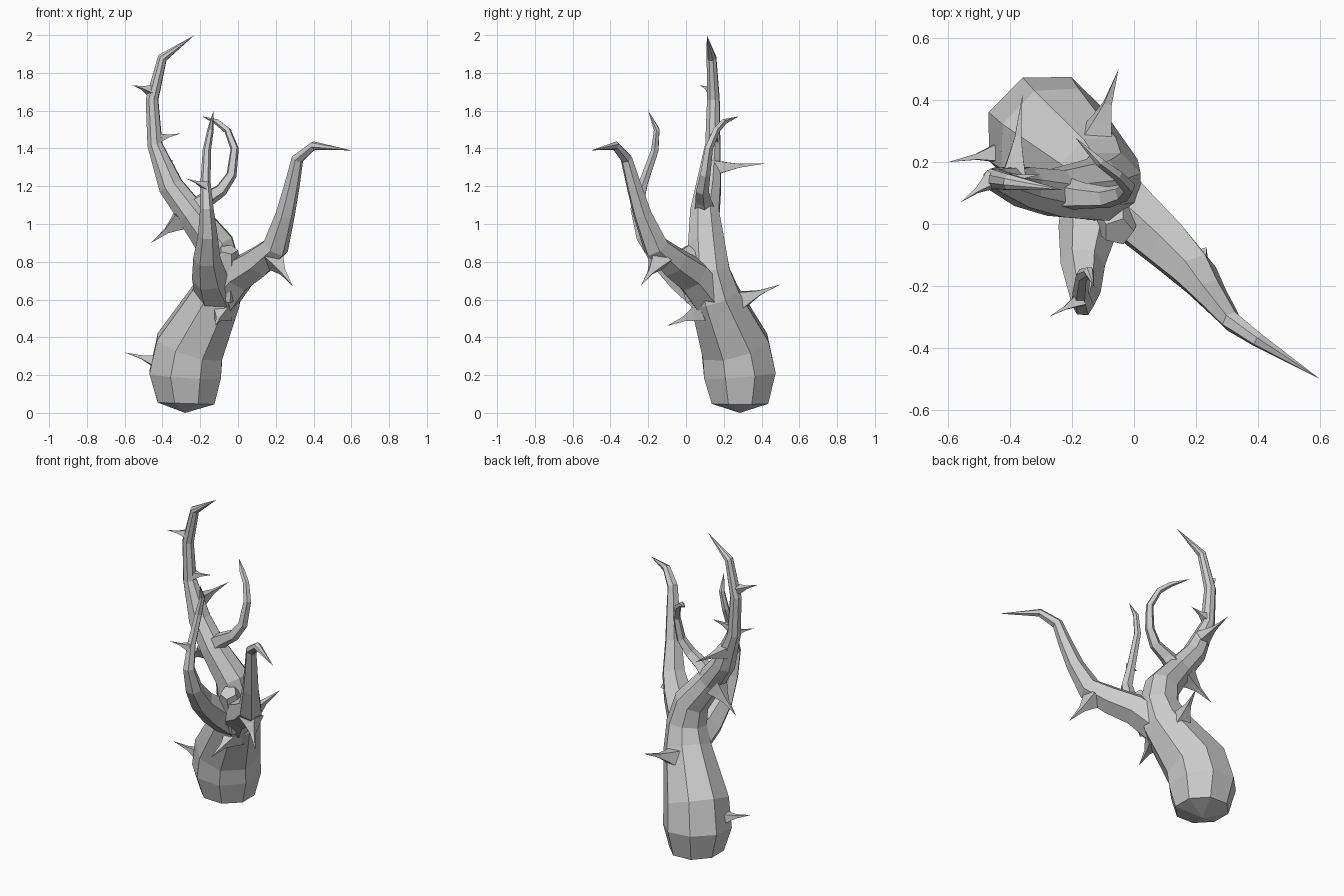
import bpy, bmesh, math
from mathutils import Vector


def tube(name, pts, sides, twist=0.0):
    """Flat-faced tapering tube through (x, y, z, radius); radius 0 closes to a point."""
    P = [Vector(p[:3]) for p in pts]
    bm = bmesh.new()
    u, prev, rings = Vector((1, 0.01, 0)), None, []
    for i, p in enumerate(P):
        a = (P[i] - P[i - 1]).normalized() if i else Vector()
        b = (P[i + 1] - P[i]).normalized() if i < len(P) - 1 else Vector()
        t = (a + b).normalized()
        if prev is None:
            if abs(u.dot(t)) > 0.8:
                u = Vector((0, 0.01, 1))
        else:
            u = prev.rotation_difference(t) @ u
        u = (u - t * u.dot(t)).normalized()
        v, prev, r = t.cross(u), t, pts[i][3]
        if r == 0:
            rings.append([bm.verts.new(p)])
        else:
            rings.append([bm.verts.new(p + r * (u * math.cos(k) + v * math.sin(k)))
                          for k in (twist + 2 * math.pi * j / sides for j in range(sides))])
    for A, B in zip(rings, rings[1:]):
        for j in range(sides):
            q = [A[j % len(A)], A[(j + 1) % len(A)], B[(j + 1) % len(B)], B[j % len(B)]]
            bm.faces.new(list(dict.fromkeys(q)))
    for end in (rings[0], rings[-1]):
        if len(end) > 2:
            bm.faces.new(end)
    bmesh.ops.recalc_face_normals(bm, faces=bm.faces)
    me = bpy.data.meshes.new(name)
    bm.to_mesh(me)
    bm.free()
    ob = bpy.data.objects.new(name, me)
    bpy.context.collection.objects.link(ob)
    return ob


def thorn(name, base, tip, r):
    """Four-sided spike with a flared foot."""
    b, t = Vector(base), Vector(tip)
    tube(name, [(*b.lerp(t, f), r * s) for f, s in ((-0.15, 1.3), (0.12, 0.8), (0.42, 0.33), (1, 0))],
         4, math.pi / 4)


# Trunk, leaning and running on into the tallest branch
tube("trunk", [(-.28, .285, 0, 0), (-.275, .285, .05, .162), (-.28, .285, .2, .205),
               (-.255, .26, .35, .195), (-.115, .15, .62, .142), (-.09, .12, .75, .12),
               (-.12, .11, .89, .105), (-.25, .10, 1.06, .082), (-.355, .12, 1.2, .07),
               (-.44, .142, 1.42, .042), (-.455, .145, 1.66, .035), (-.40, .135, 1.88, .027),
               (-.23, .11, 2.0, 0)], 8, math.pi / 8)

# Side branches
tube("right_branch", [(-.09, .12, .62, .11), (.0, .03, .73, .10), (.11, -.07, .80, .088),
                      (.20, -.16, .88, .072), (.25, -.23, 1.05, .052), (.285, -.275, 1.2, .042),
                      (.315, -.315, 1.345, .033), (.40, -.375, 1.415, .024),
                      (.60, -.50, 1.39, 0)], 6)
tube("front_branch", [(-.11, .12, .62, .12), (-.15, -.02, .72, .095), (-.165, -.13, .82, .072),
                      (-.16, -.22, .94, .052), (-.165, -.262, 1.08, .036), (-.172, -.225, 1.22, .027),
                      (-.165, -.165, 1.39, .022), (-.145, -.155, 1.5, .017),
                      (-.13, -.20, 1.6, 0)], 6)
tube("curled_branch", [(-.26, .10, 1.06, .065), (-.17, .09, 1.13, .045), (-.09, .085, 1.18, .036),
                       (-.035, .10, 1.26, .029), (-.018, .12, 1.4, .023), (-.055, .16, 1.495, .019),
                       (-.11, .20, 1.54, .016), (-.19, .28, 1.57, 0)], 5)
# Blunt web in the fork
tube("fork_web", [(-.08, .10, .64, .12), (-.06, .03, .77, .085), (-.05, -.025, .865, .05)], 5)

# Thorns: base, tip, foot radius
thorns = [((-.44, .23, .275), (-.60, .20, .32), .042),
          ((-.09, .065, .53), (-.12, -.10, .46), .06),
          ((-.11, .31, .605), (-.05, .50, .68), .055),
          ((.20, -.15, .80), (.29, -.24, .67), .06),
          ((-.32, .12, 1.01), (-.46, .15, .90), .055),
          ((-.47, .135, 1.71), (-.56, .07, 1.735), .03),
          ((-.42, .145, 1.455), (-.30, .16, 1.48), .035),
          ((-.385, .18, 1.30), (-.36, .42, 1.32), .045),
          ((-.185, -.25, 1.21), (-.275, -.30, 1.24), .025)]
for i, (b, t, r) in enumerate(thorns, 1):
    thorn(f"thorn_{i}", b, t, r)
